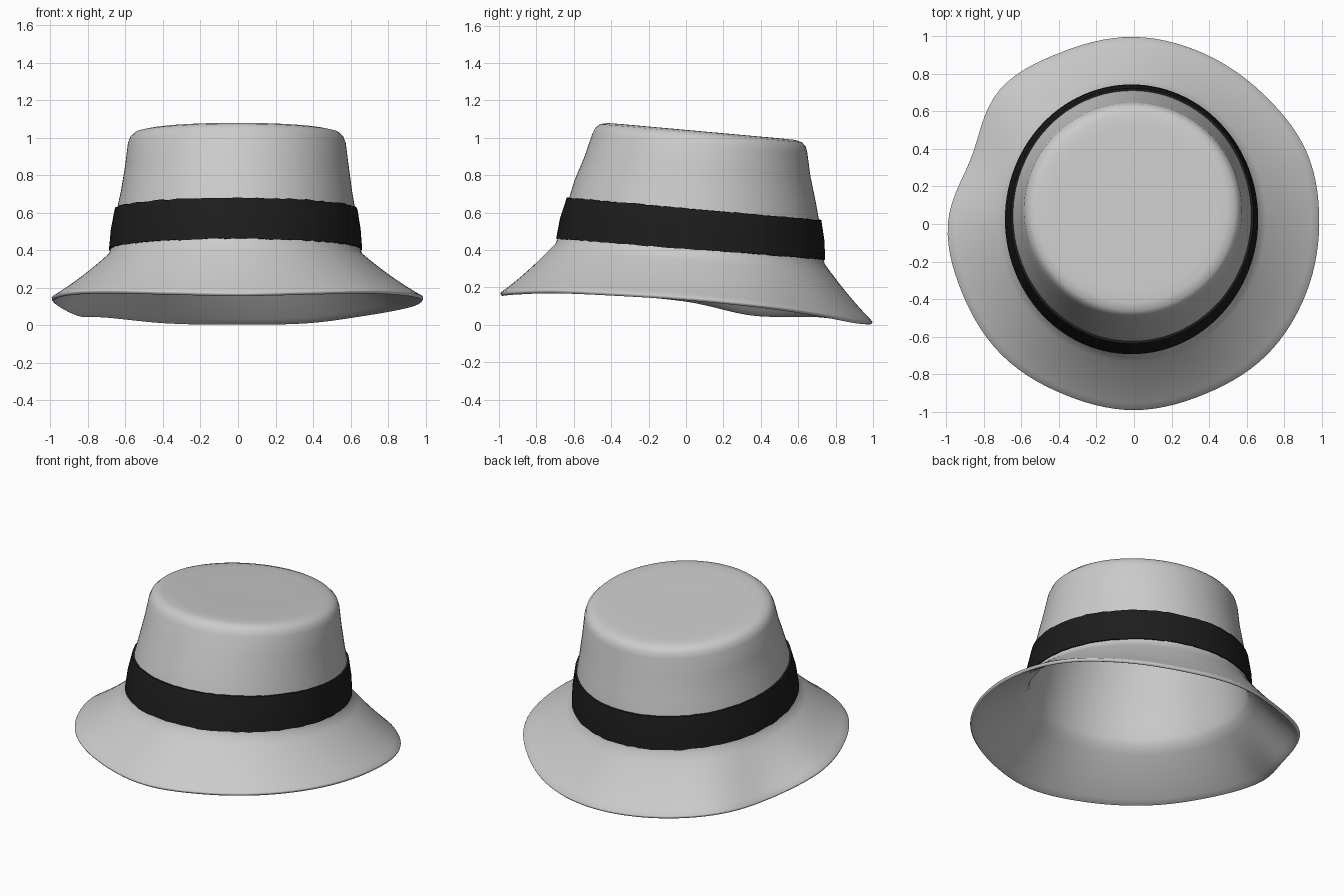
import bpy, bmesh, math, random

if "Cube" in bpy.data.objects:
    bpy.data.objects.remove(bpy.data.objects["Cube"])

random.seed(4)
N = 112
# Wavy brim edge: radius and height every 22.5 degrees, counter-clockwise from +x
RIM_R = [.99, 1.0, .98, .985, 1.0, .997, 1.015, .94, .995, .99, .995, .985, .995, .985, .997, .992]
RIM_Z = [.148, .11, .065, .023, .015, .022, .055, .062, .14, .175, .185, .178, .17, .178, .185, .172]
# Crown rings: centre x, centre y, radius x, radius y, height, slope along y
CROWN = [(-.013, .022, .675, .720, .380, -.076),
         (-.013, .025, .664, .708, .415, -.078),
         (-.012, .033, .652, .693, .510, -.082),
         (-.010, .043, .635, .668, .620, -.088),
         (-.008, .049, .616, .645, .715, -.090),
         (-.006, .062, .596, .603, .850, -.090),
         (-.006, .074, .581, .575, .970, -.090),
         (-.006, .078, .568, .563, 1.003, -.090),
         (-.006, .080, .545, .540, 1.025, -.090),
         (-.006, .082, .505, .500, 1.034, -.090),
         (-.006, .085, .440, .435, 1.035, -.090),
         (-.006, .088, .220, .220, 1.033, -.090)]


def periodic(vals, a):
    """Smooth looping interpolation of evenly spaced values."""
    n = len(vals)
    f = a / math.tau * n
    i, t = int(f), f - int(f)
    p0, p1, p2, p3 = (vals[(i + k) % n] for k in (-1, 0, 1, 2))
    return p1 + .5 * t * (p2 - p0 + t * (2*p0 - 5*p1 + 4*p2 - p3 + t * (3*(p1 - p2) + p3 - p0)))


def ring(spec, grow=0, jitter=0):
    cx, cy, rx, ry, z, s = spec
    pts = []
    for i in range(N):
        a = math.tau * i / N
        y = (ry + grow) * math.sin(a)
        pts.append((cx + (rx + grow) * math.cos(a), cy + y,
                    z + s * y + random.uniform(-jitter, jitter)))
    return pts


def rim():
    return [(periodic(RIM_R, a) * math.cos(a), periodic(RIM_R, a) * math.sin(a), periodic(RIM_Z, a))
            for a in (math.tau * i / N for i in range(N))]


def loft(name, rings, cap=False, closed=False):
    bm = bmesh.new()
    rows = [[bm.verts.new(p) for p in r] for r in rings]
    pairs = list(zip(rows, rows[1:])) + ([(rows[-1], rows[0])] if closed else [])
    for lo, hi in pairs:
        for i in range(N):
            j = (i + 1) % N
            bm.faces.new((lo[i], lo[j], hi[j], hi[i]))
    if cap:
        bm.faces.new(rows[-1])
    me = bpy.data.meshes.new(name)
    bm.to_mesh(me)
    bm.free()
    ob = bpy.data.objects.new(name, me)
    bpy.context.collection.objects.link(ob)
    bpy.context.view_layer.objects.active = ob
    ob.select_set(True)
    bpy.ops.object.shade_smooth_by_angle(angle=math.radians(35))
    ob.select_set(False)
    return ob


# Brim and crown as one open shell
edge, base = rim(), ring(CROWN[0])
brim = []
for k in range(8):
    t = k / 8
    sag = .05 * t * (1 - t)
    brim.append([(e[0] + (b[0] - e[0]) * t, e[1] + (b[1] - e[1]) * t,
                  e[2] + (b[2] - e[2]) * t - sag) for e, b in zip(edge, base)])
hat = loft("hat_body", brim + [ring(c) for c in CROWN], cap=True)
solid = hat.modifiers.new("thickness", "SOLIDIFY")
solid.thickness = .022
solid.offset = -1
bev = hat.modifiers.new("soft_rim", "BEVEL")
bev.width = .007
bev.segments = 2
bev.limit_method = 'ANGLE'
bev.angle_limit = math.radians(50)

# Black ribbon with slightly uneven edges
low = (-.013, .025, .665, .709, .405, -.078)
band = loft("hat_band", [ring(low, -.008), ring(low, .010, .004), ring(CROWN[2], .014),
                         ring(CROWN[3], .012, .004), ring(CROWN[3], -.008)], closed=True)
mat = bpy.data.materials.new("black_ribbon")
mat.diffuse_color = (.012, .012, .012, 1)
mat.use_nodes = True
mat.node_tree.nodes["Principled BSDF"].inputs["Base Color"].default_value = mat.diffuse_color
band.data.materials.append(mat)
